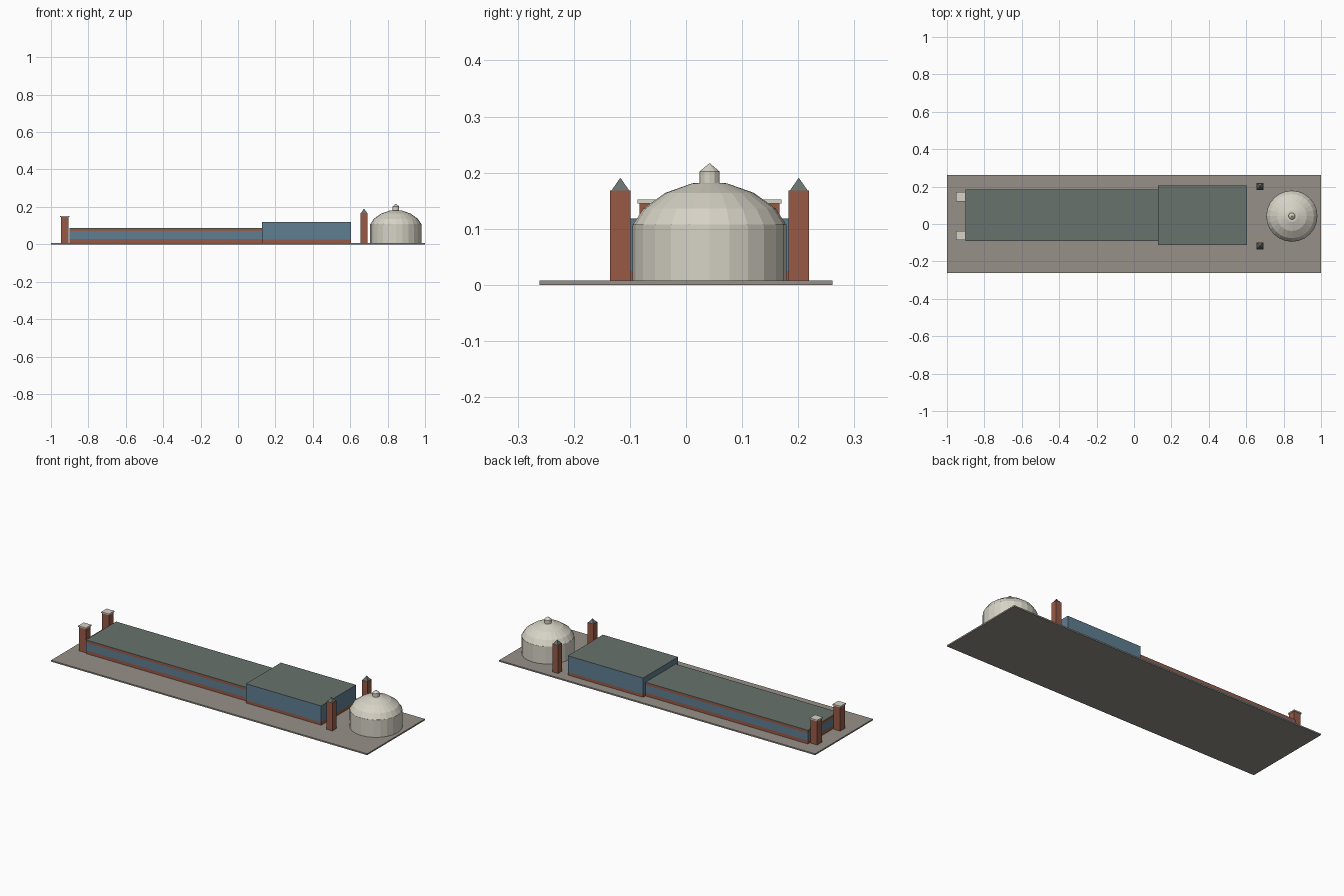
import bpy, bmesh, math

if "Cube" in bpy.data.objects:
    bpy.data.objects.remove(bpy.data.objects["Cube"])

def material(name, rgb):
    lin = [((c / 255 + 0.055) / 1.055) ** 2.4 for c in rgb]
    m = bpy.data.materials.new(name)
    m.diffuse_color = (*lin, 1)
    m.use_nodes = True
    m.node_tree.nodes["Principled BSDF"].inputs["Base Color"].default_value = m.diffuse_color
    return m

STONE = material("paving stone", (150, 144, 135))
ROOF = material("slate roof", (104, 114, 109))
GLASS = material("blue glass", (96, 126, 146))
BRICK = material("red brick", (152, 90, 70))
CREAM = material("cream render", (214, 210, 197))

def finish(name, bm, mat):
    bmesh.ops.recalc_face_normals(bm, faces=bm.faces)
    me = bpy.data.meshes.new(name)
    bm.to_mesh(me)
    bm.free()
    me.materials.append(mat)
    ob = bpy.data.objects.new(name, me)
    bpy.context.collection.objects.link(ob)
    return ob

def box(name, x0, x1, y0, y1, z0, z1, mat):
    bm = bmesh.new()
    bmesh.ops.create_cube(bm, size=1)
    for v in bm.verts:
        v.co = (x1 if v.co.x > 0 else x0, y1 if v.co.y > 0 else y0, z1 if v.co.z > 0 else z0)
    return finish(name, bm, mat)

def post(name, x, y, w, z0, z1, mat):
    return box(name, x - w / 2, x + w / 2, y - w / 2, y + w / 2, z0, z1, mat)

def lathe(name, x, y, profile, sides, mat, turn=0.0):
    """Stack rings of (radius, z); a zero radius closes to a point."""
    bm = bmesh.new()
    rings = []
    for r, z in profile:
        if r == 0:
            rings.append([bm.verts.new((x, y, z))])
        else:
            rings.append([bm.verts.new((x + r * math.cos(turn + math.tau * i / sides),
                                        y + r * math.sin(turn + math.tau * i / sides), z))
                          for i in range(sides)])
    for a, b in zip(rings, rings[1:]):
        for i in range(sides):
            j = (i + 1) % sides
            bm.faces.new([a[i], a[j], b[0]] if len(b) == 1 else [a[i], a[j], b[j], b[i]])
    bm.faces.new(rings[0])
    if len(rings[-1]) > 1:
        bm.faces.new(rings[-1])
    return finish(name, bm, mat)

G = 0.008    # top of the paving
CY = 0.042   # axis of dome and towers

box("paving_slab", -1, 1, -0.261, 0.261, 0, G, STONE)

# long low hall: brick plinth, glass strip, brick parapet, roof skin
low = (-0.9, 0.128, -0.09, 0.184)
box("hall_plinth", *low, G, 0.027, BRICK)
box("hall_window_strip", *low, 0.027, 0.070, GLASS)
box("hall_parapet", *low, 0.070, 0.083, BRICK)
box("hall_roof", *low, 0.083, 0.086, ROOF)

# taller end block
tall = (0.128, 0.604, -0.111, 0.205)
box("block_plinth", *tall, G, 0.025, BRICK)
box("block_glazing", *tall, 0.025, 0.116, GLASS)
box("block_roof", *tall, 0.116, 0.118, ROOF)

for side, s in (("front", -1), ("back", 1)):
    # capped pillars at the left end
    y = CY + s * 0.104
    post(side + "_pillar", -0.926, y, 0.042, G, 0.145, BRICK)
    post(side + "_pillar_cap", -0.926, y, 0.049, 0.145, 0.152, CREAM)
    # pointed towers beside the dome
    y = CY + s * 0.159
    post(side + "_tower", 0.674, y, 0.036, G, 0.168, BRICK)
    lathe(side + "_tower_spire", 0.674, y, [(0.0225, 0.168), (0, 0.191)], 4, ROOF, math.pi / 4)

# domed rotunda with lantern
DX = 0.844
lathe("rotunda_drum", DX, CY, [(0.137, G), (0.137, 0.108)], 24, CREAM)
lathe("rotunda_dome", DX, CY, [(0.136, 0.108), (0.118, 0.136), (0.079, 0.164), (0.031, 0.181), (0, 0.183)],
      24, CREAM)
lathe("lantern", DX, CY, [(0.018, 0.179), (0.018, 0.202), (0, 0.217)], 12, CREAM)
